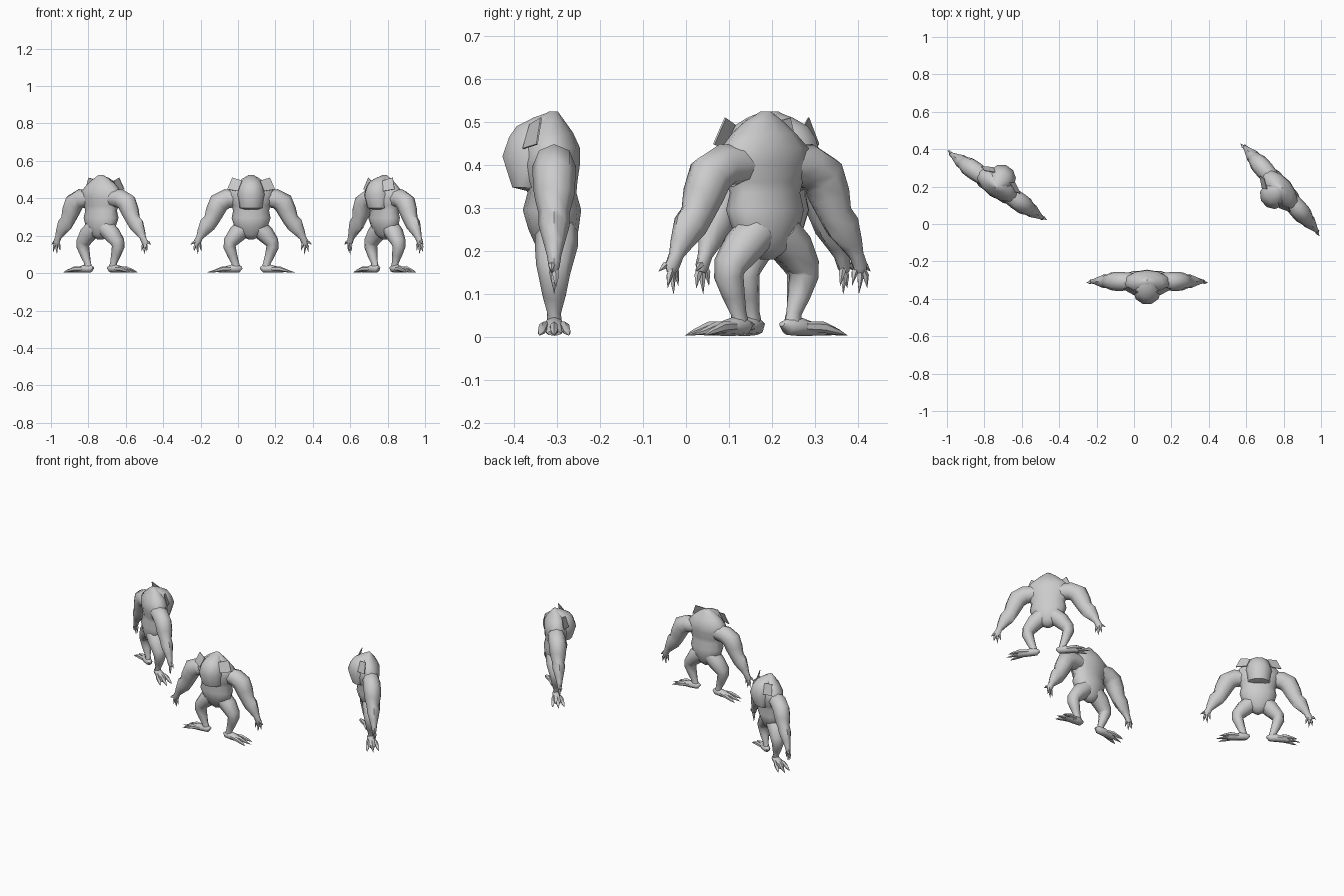
import bpy, bmesh, math
from mathutils import Vector, Matrix

skin = bpy.data.materials.new("grey_skin")
skin.diffuse_color = (0.6, 0.6, 0.6, 1)

PLACES = [((0.07, -0.307, 0), 0), ((-0.735, 0.203, 0), 145), ((0.785, 0.187, 0), -49.4)]


def place(name, bm):
    """Turn a bmesh into one mesh shared by the three standing creatures."""
    bmesh.ops.remove_doubles(bm, verts=bm.verts, dist=0.0005)
    bmesh.ops.recalc_face_normals(bm, faces=bm.faces)
    mesh = bpy.data.meshes.new(name)
    bm.to_mesh(mesh)
    bm.free()
    mesh.materials.append(skin)
    for i, (loc, angle) in enumerate(PLACES):
        ob = bpy.data.objects.new(name, mesh)
        ob.matrix_world = Matrix.Translation(loc) @ Matrix.Rotation(math.radians(angle), 4, 'Z')
        bpy.context.collection.objects.link(ob)
        if i == 0:
            bpy.ops.object.select_all(action='DESELECT')
            ob.select_set(True)
            bpy.context.view_layer.objects.active = ob
            bpy.ops.object.shade_smooth_by_angle(angle=math.radians(50))


def skin_rings(bm, rings):
    """Bridge rings of points and cap both ends."""
    rings = [[bm.verts.new(p) for p in r] for r in rings]
    n = len(rings[0])
    for a, b in zip(rings, rings[1:]):
        for i in range(n):
            j = (i + 1) % n
            bm.faces.new((a[i], a[j], b[j], b[i]))
    bm.faces.new(rings[0])
    bm.faces.new(rings[-1])


def stack(name, levels, sides):
    """Loft of level sections: z, half width, front y, back y."""
    bm = bmesh.new()
    rings = []
    for z, hw, y0, y1 in levels:
        ring = []
        for i in range(sides):
            a = 2 * math.pi * i / sides
            ring.append((hw * math.cos(a), (y0 + y1) / 2 + (y1 - y0) / 2 * math.sin(a), z))
        rings.append(ring)
    skin_rings(bm, rings)
    place(name, bm)


def limb(bm, path, side, sides=8):
    """Tapered limb: x, y, z, thickness across, thickness along y."""
    pts = [Vector((p[0] * side, p[1], p[2])) for p in path]
    rings = []
    for k, p in enumerate(pts):
        t = (pts[min(k + 1, len(pts) - 1)] - pts[max(k - 1, 0)]).normalized()
        v = Vector((0, 1, 0))
        v = (v - t * v.dot(t)).normalized()
        w = t.cross(v)
        ring = []
        for i in range(sides):
            a = 2 * math.pi * i / sides
            q = p + w * path[k][3] * math.cos(a) + v * path[k][4] * math.sin(a)
            q.z = max(q.z, 0.002)
            ring.append(q)
        rings.append(ring)
    skin_rings(bm, rings)


# Torso with round belly and hunched back
stack("torso", [(0.18, 0.015, -0.015, 0.02), (0.205, 0.06, -0.04, 0.045),
                (0.25, 0.09, -0.06, 0.057), (0.295, 0.104, -0.073, 0.063),
                (0.335, 0.096, -0.062, 0.052), (0.36, 0.106, -0.07, 0.054),
                (0.40, 0.122, -0.075, 0.060), (0.44, 0.122, -0.072, 0.060),
                (0.475, 0.085, -0.062, 0.044), (0.503, 0.05, -0.04, 0.024),
                (0.525, 0.012, -0.012, 0.008)], 12)

# Low head jutting forward from the chest
stack("head", [(0.338, 0.04, -0.06, 0.0), (0.348, 0.062, -0.10, 0.0),
               (0.42, 0.075, -0.124, 0.02), (0.465, 0.066, -0.108, 0.02),
               (0.49, 0.052, -0.09, 0.015), (0.51, 0.032, -0.05, 0.01),
               (0.522, 0.012, -0.015, 0.005)], 10)

for side, label in ((-1, "right"), (1, "left")):
    # Heavy arm
    bm = bmesh.new()
    limb(bm, [(0.07, 0, 0.40, 0.045, 0.045), (0.13, 0, 0.398, 0.052, 0.05),
              (0.172, 0, 0.375, 0.056, 0.05), (0.193, 0, 0.33, 0.05, 0.047),
              (0.212, 0, 0.285, 0.042, 0.036), (0.234, 0, 0.258, 0.044, 0.036),
              (0.262, 0, 0.215, 0.028, 0.024), (0.276, 0, 0.19, 0.018, 0.017),
              (0.289, 0, 0.163, 0.02, 0.013), (0.293, 0, 0.15, 0.012, 0.008)], side)
    place(label + "_arm", bm)

    # Clawed fingers
    bm = bmesh.new()
    for mx, mz, tx, tz, y in ((0.308, 0.165, 0.325, 0.152, -0.006),
                              (0.301, 0.142, 0.306, 0.113, 0.004),
                              (0.288, 0.138, 0.284, 0.099, 0.0),
                              (0.274, 0.150, 0.266, 0.118, -0.004)):
        limb(bm, [(0.286, y / 2, 0.172, 0.006, 0.007), (mx, y, mz, 0.008, 0.008),
                  (tx, y, tz, 0.0003, 0.0003)], side, 5)
    place(label + "_fingers", bm)

    # Bent leg
    bm = bmesh.new()
    limb(bm, [(0.035, 0.005, 0.245, 0.05, 0.05), (0.075, 0.005, 0.21, 0.048, 0.05),
              (0.112, 0.0, 0.165, 0.037, 0.042), (0.115, 0.0, 0.14, 0.033, 0.036),
              (0.1, 0.0, 0.095, 0.026, 0.027), (0.085, 0.0, 0.055, 0.02, 0.016),
              (0.08, 0.0, 0.025, 0.024, 0.018)], side)
    place(label + "_leg", bm)

    # Long flat foot with three toes and a heel
    bm = bmesh.new()
    limb(bm, [(0.048, 0, 0.03, 0.006, 0.01), (0.065, 0, 0.024, 0.02, 0.02),
              (0.10, 0, 0.024, 0.022, 0.024), (0.15, 0, 0.017, 0.015, 0.024),
              (0.175, 0, 0.008, 0.006, 0.016)], side)
    for y in (-0.03, 0, 0.03):
        limb(bm, [(0.11, y * 0.5, 0.024, 0.012, 0.01), (0.155, y * 0.85, 0.022, 0.013, 0.011),
                  (0.195, y, 0.011, 0.007, 0.009),
                  (0.238 - abs(y) * 0.6, y * 1.15, 0.003, 0.0003, 0.0003)], side, 6)
    place(label + "_foot", bm)

    # Ear-like plate rising from the shoulder
    bm = bmesh.new()
    quad = [Vector(p) for p in ((0.10, -0.03, 0.51), (0.127, -0.04, 0.448),
                                (0.07, -0.072, 0.438), (0.048, -0.056, 0.494))]
    normal = (quad[1] - quad[0]).cross(quad[2] - quad[0]).normalized() * 0.002
    flip = Vector((side, 1, 1))
    skin_rings(bm, [[(q + normal * s) * flip for q in quad] for s in (-1, 1)])
    place(label + "_shoulder_plate", bm)
